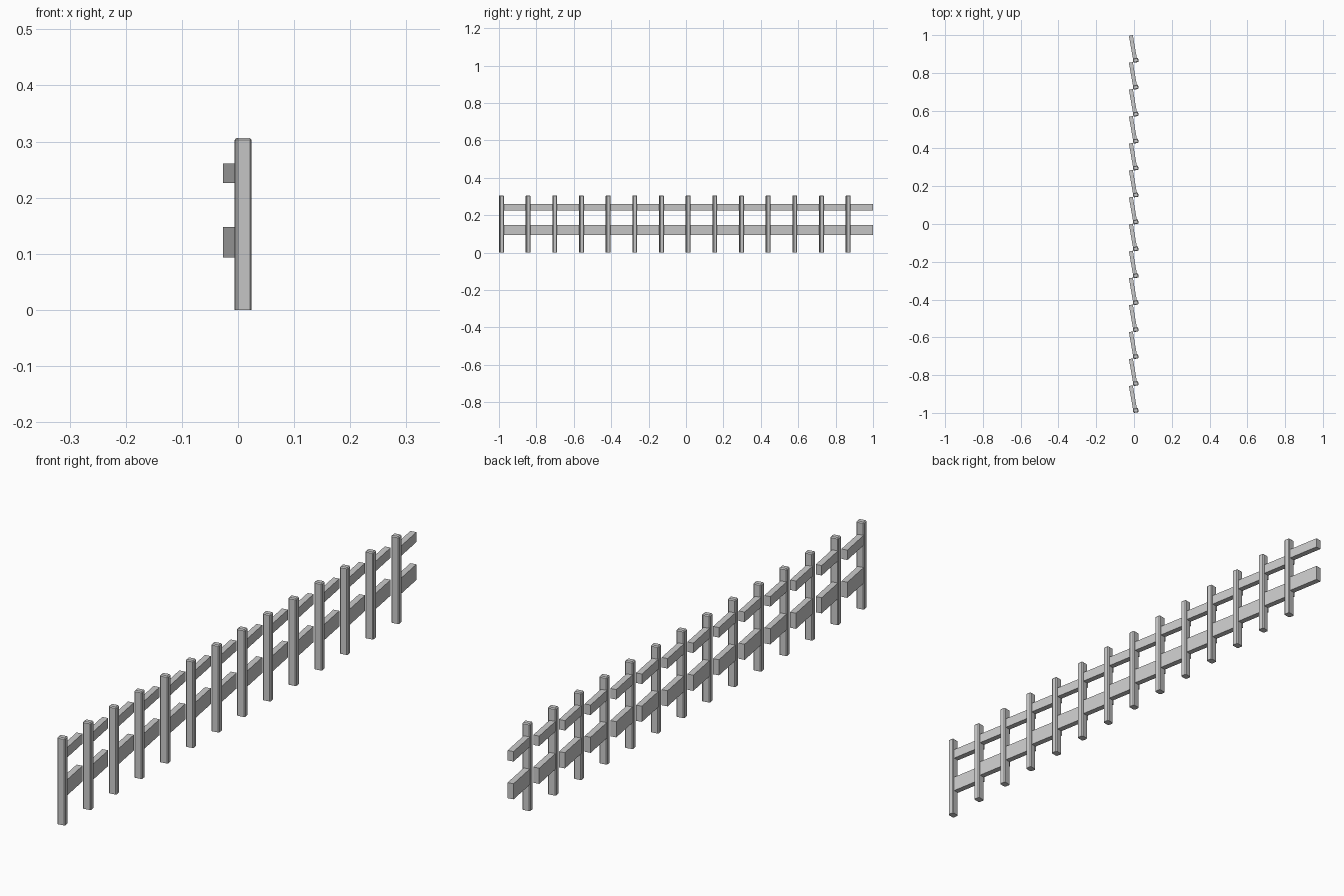
import bpy, bmesh, math
from mathutils import Matrix

if "Cube" in bpy.data.objects:
    bpy.data.objects.remove(bpy.data.objects["Cube"])

COUNT, PITCH, ANGLE = 14, 0.1426, math.radians(10)
POST_W, POST_D, POST_H = 0.0285, 0.023, 0.306


def box(name, lo, hi, place, chamfer=0):
    """Box between two corners; optional chamfer on all edges but the base."""
    bm = bmesh.new()
    bmesh.ops.create_cube(bm, size=1)
    for v in bm.verts:
        v.co = [lo[i] + (v.co[i] + 0.5) * (hi[i] - lo[i]) for i in range(3)]
    if chamfer:
        edges = [e for e in bm.edges if max(v.co.z for v in e.verts) > lo[2] + 1e-5]
        bmesh.ops.bevel(bm, geom=edges, offset=chamfer, segments=1,
                        affect='EDGES', profile=0.5)
    bm.transform(place)
    mesh = bpy.data.meshes.new(name)
    bm.to_mesh(mesh)
    bm.free()
    bpy.context.collection.objects.link(bpy.data.objects.new(name, mesh))


# Staggered fence panels, each turned slightly about its post
for i in range(COUNT):
    place = Matrix.Translation((0.009, -0.987 + i * PITCH, 0)) @ Matrix.Rotation(ANGLE, 4, 'Z')
    # Post with chamfered edges
    box(f"post_{i + 1}", (-POST_W / 2, -POST_D / 2, 0),
        (POST_W / 2, POST_D / 2, POST_H), place, 0.0035)
    # Wide lower rail and narrow upper rail
    for name, z0, z1 in (("lower_rail", 0.093, 0.148), ("upper_rail", 0.226, 0.261)):
        box(f"{name}_{i + 1}", (-0.013, 0, z0), (0.008, 0.1335, z1), place)
